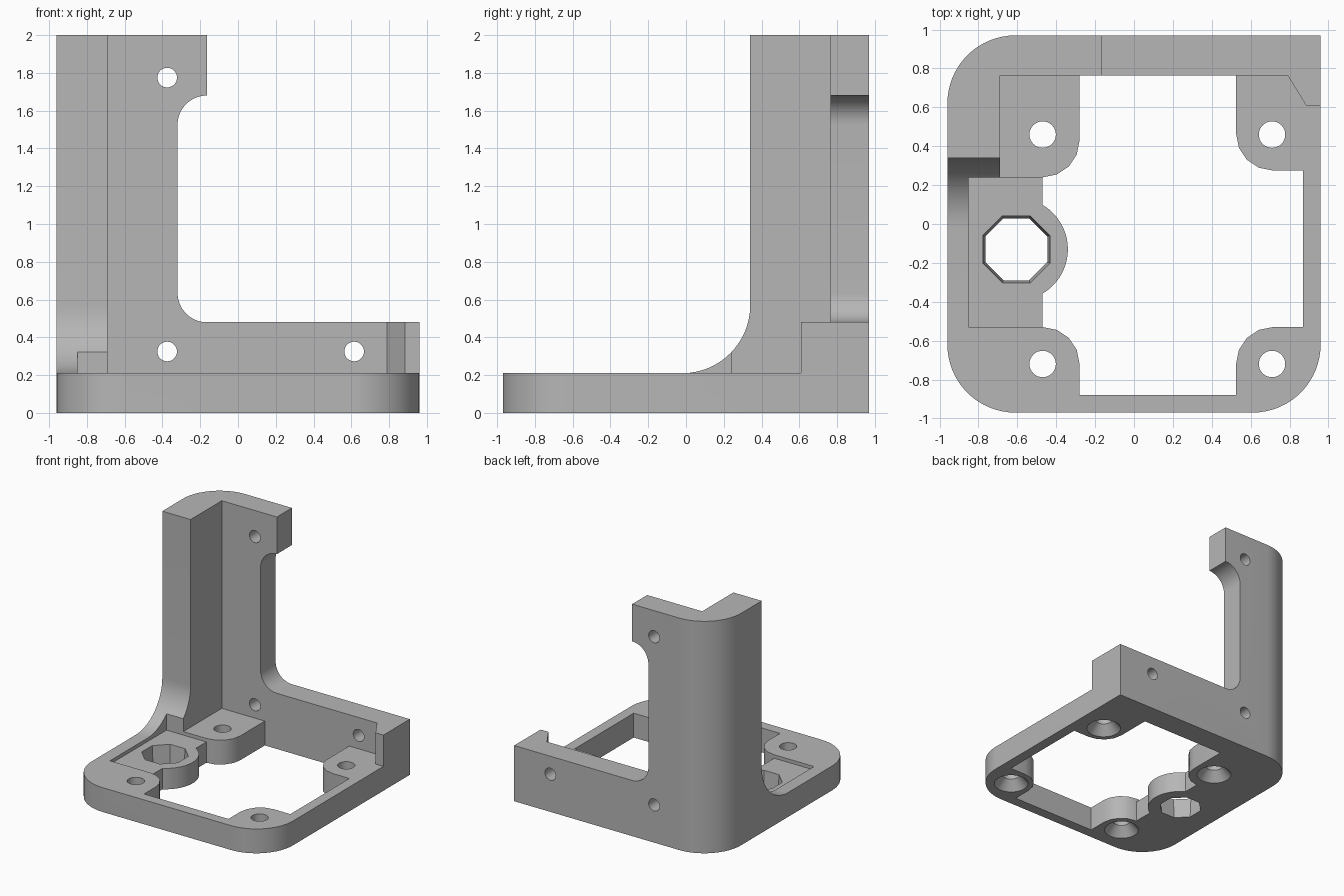
import bpy, bmesh
from math import sin, cos, radians
from mathutils import Matrix, Vector

cube = bpy.data.objects.get("Cube")
if cube:
    bpy.data.objects.remove(cube, do_unlink=True)

grey = bpy.data.materials.new("plain grey")
grey.use_nodes = True
colour = (0.47, 0.47, 0.47, 1)
grey.diffuse_color = colour
grey.node_tree.nodes["Principled BSDF"].inputs["Base Color"].default_value = colour


def arc(cx, cy, r, start, end, steps=16):
    angles = [radians(start + (end - start) * i / steps) for i in range(steps + 1)]
    return [(cx + r * cos(a), cy + r * sin(a)) for a in angles]


def finish(bm, name):
    bmesh.ops.recalc_face_normals(bm, faces=bm.faces)
    mesh = bpy.data.meshes.new(name)
    bm.to_mesh(mesh)
    bm.free()
    mesh.materials.append(grey)
    obj = bpy.data.objects.new(name, mesh)
    bpy.context.collection.objects.link(obj)
    return obj


def prism(name, points, low, high, axis="z"):
    """Extrude an outline along an axis; its points use the other two axes in order."""
    place = {"x": lambda p: (low, p[0], p[1]),
             "y": lambda p: (p[0], low, p[1]),
             "z": lambda p: (p[0], p[1], low)}[axis]
    bm = bmesh.new()
    face = bm.faces.new([bm.verts.new(place(p)) for p in points])
    ext = bmesh.ops.extrude_face_region(bm, geom=[face])
    shift = Vector([(high - low) * (axis == a) for a in "xyz"])
    bmesh.ops.translate(bm, verts=[v for v in ext["geom"] if isinstance(v, bmesh.types.BMVert)], vec=shift)
    return finish(bm, name)


def cone(name, centre, r1, r2, depth, segments=32, rotation=Matrix()):
    bm = bmesh.new()
    bmesh.ops.create_cone(bm, cap_ends=True, segments=segments, radius1=r1, radius2=r2,
                          depth=depth, matrix=Matrix.Translation(centre) @ rotation)
    return finish(bm, name)


# Full-height block with three rounded corners and one square corner
R = 0.35
X, Y = 0.96, 0.97
bracket = prism("mounting_bracket",
                arc(-X + R, -Y + R, R, 180, 270) + arc(X - R, -Y + R, R, 270, 360)
                + [(X, Y)] + arc(-X + R, Y - R, R, 90, 180), 0, 2)
cutters = []

# Space in front of the back wall, leaving the bevelled corner stop
cutters.append(prism("front_space", [(-0.69, -1.1), (1.1, -1.1), (1.1, 0.61), (0.885, 0.61),
                                     (0.79, 0.765), (-0.69, 0.765)], 0.21, 2.1))
# Space in front of the side wall, with its sweeping foot
cutters.append(prism("side_space", [(0.34, 2.1), (-1.1, 2.1), (-1.1, 0.21)]
                     + arc(-0.02, 0.57, 0.36, 270, 360), -1.1, -0.6, "x"))
# Back wall notch
cutters.append(prism("back_notch", [(1.1, 0.48)] + arc(-0.165, 0.635, 0.155, 270, 180)
                     + arc(-0.165, 1.525, 0.155, 180, 90)
                     + [(-0.165, 2.1), (1.1, 2.1)], 0.5, 1.1, "y"))
# Base opening, leaving four screw tabs and the round nut boss
opening = ([(-0.28, 0.765)] + arc(-0.47, 0.43, 0.19, 0, -90, 4)
           + arc(-0.605, -0.13, 0.265, 59.4, -59.4, 24)
           + arc(-0.47, -0.72, 0.19, 90, 0, 4) + [(-0.28, -0.88), (0.525, -0.88)]
           + arc(0.715, -0.72, 0.19, 180, 90, 4) + [(0.87, -0.53), (0.87, 0.275)]
           + arc(0.715, 0.465, 0.19, 270, 180, 4) + [(0.525, 0.765)])
cutters.append(prism("base_opening", opening, -0.1, 0.3))
# Shallow pocket around the nut hole
cutters.append(prism("pocket", [(-0.85, -0.53), (-0.2, -0.53), (-0.2, 0.24), (-0.85, 0.24)], 0.18, 1))
# Tapered octagonal nut hole
cutters.append(cone("nut_hole", (-0.605, -0.13, 0.09), 0.171, 0.188, 0.22, 8,
                    Matrix.Rotation(radians(22.5), 4, "Z")))
# Countersunk screw holes in the base
for x in (-0.47, 0.71):
    for y in (-0.72, 0.46):
        cutters.append(cone("screw_hole", (x, y, 0.1), 0.068, 0.068, 0.4))
        cutters.append(cone("countersink", (x, y, 0.035), 0.156, 0.06, 0.11))
# Screw holes through the back wall
for x, z in ((-0.375, 1.775), (-0.375, 0.325), (0.615, 0.325)):
    cutters.append(cone("wall_hole", (x, 0.87, z), 0.052, 0.052, 0.4,
                        rotation=Matrix.Rotation(radians(90), 4, "X")))

# Carve the block
bpy.ops.object.select_all(action="DESELECT")
bpy.context.view_layer.objects.active = bracket
bracket.select_set(True)
for cutter in cutters:
    mod = bracket.modifiers.new(cutter.name, "BOOLEAN")
    mod.operation = "DIFFERENCE"
    mod.solver = "EXACT"
    mod.object = cutter
    bpy.ops.object.modifier_apply(modifier=mod.name)
    bpy.data.objects.remove(cutter, do_unlink=True)
bpy.ops.object.shade_smooth_by_angle(angle=radians(30))
